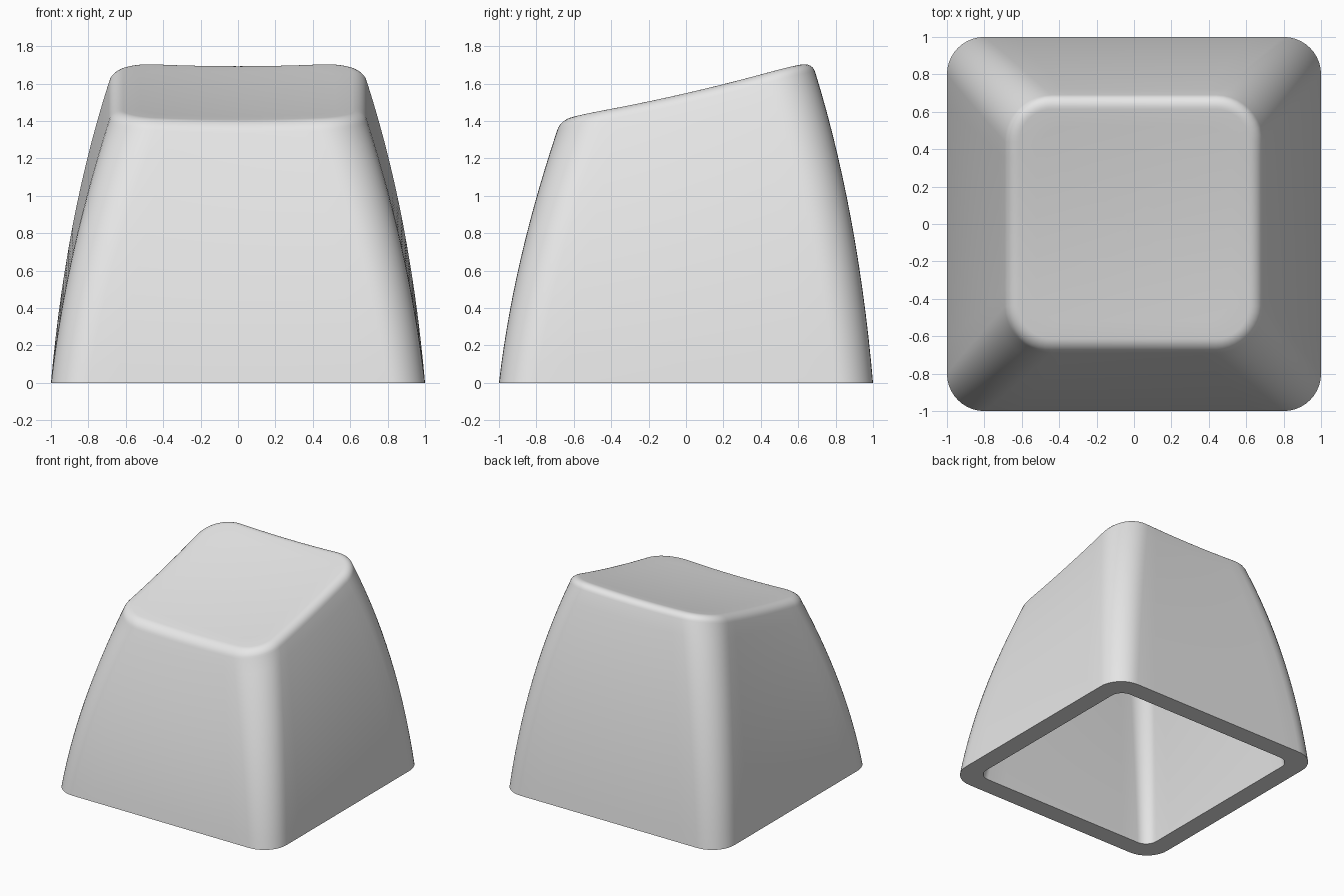
import bpy, bmesh
from math import cos, sin, pi, radians

if "Cube" in bpy.data.objects:
    bpy.data.objects.remove(bpy.data.objects["Cube"])

ARC, SIDE = 10, 10      # segments per corner and per straight side
FILLET = 0.08           # rounding of the top rim
WALL = 0.155            # shell thickness


def top_z(x, y):
    """Tilted, slightly dished top surface."""
    return 1.53 + 0.23 * y + 0.05 * y * y + 0.05 * x * x


def half_width(t):
    """Half width of the bulging wall, t from base to rim."""
    return 1 - 0.155 * t - 0.155 * t * t


def outline(half, radius):
    """Rounded square, counter-clockwise."""
    pts = []
    c = half - radius
    for q in range(4):
        a0 = q * pi / 2
        cx, cy = ((c, c), (-c, c), (-c, -c), (c, -c))[q]
        for i in range(ARC + 1):
            a = a0 + i / ARC * pi / 2
            pts.append((cx + radius * cos(a), cy + radius * sin(a)))
        nx, ny = -cy, cx      # next corner centre
        ex, ey = pts[-1]
        for i in range(1, SIDE):
            pts.append((ex + (nx - cx) * i / SIDE, ey + (ny - cy) * i / SIDE))
    return pts


bm = bmesh.new()
rings = []


def add_ring(pts, height):
    rings.append([bm.verts.new((x, y, height(x, y))) for x, y in pts])


def add_cap(pts, height):
    """Close a surface with shrinking rings."""
    for k in (0.85, 0.65, 0.45, 0.25, 0.1, 0.0):
        add_ring([(x * k, y * k) for x, y in pts], height)


# Inside of the shell, from ceiling centre down to the opening
ceiling = lambda x, y: top_z(x, y) - 0.17
inner_top = outline(half_width(1) - WALL, 0.13)
add_cap(inner_top, ceiling)
rings.reverse()
STEPS = 14
for i in range(STEPS, -1, -1):
    t = i / STEPS
    add_ring(outline(half_width(t) - WALL, 0.1 + 0.03 * t),
             lambda x, y: t * ceiling(x, y))

# Outer wall, from the bottom rim up
lean = radians(16)
drop = FILLET * (1 - sin(lean))
for i in range(STEPS + 1):
    t = i / STEPS
    add_ring(outline(half_width(t), 0.2 + 0.05 * t),
             lambda x, y: t * (top_z(x, y) - drop))

# Rounded rim and dished top
for i in range(1, 8):
    a = lean + (pi / 2 - lean) * i / 7
    inset = FILLET * (cos(lean) - cos(a))
    top = outline(half_width(1) - inset, 0.25 - inset)
    add_ring(top, lambda x, y: top_z(x, y) - FILLET * (1 - sin(a)))
add_cap(top, top_z)

# Skin the rings
for lower, upper in zip(rings, rings[1:]):
    n = len(lower)
    for i in range(n):
        j = (i + 1) % n
        bm.faces.new((lower[i], lower[j], upper[j], upper[i]))
bmesh.ops.remove_doubles(bm, verts=bm.verts, dist=0.0005)
bmesh.ops.recalc_face_normals(bm, faces=bm.faces)

mesh = bpy.data.meshes.new("key_shell")
bm.to_mesh(mesh)
bm.free()
shell = bpy.data.objects.new("key_shell", mesh)
bpy.context.collection.objects.link(shell)

# Plain grey plastic
grey = bpy.data.materials.new("light_grey")
grey.use_nodes = True
colour = (0.8, 0.8, 0.8, 1)
grey.diffuse_color = colour
grey.node_tree.nodes["Principled BSDF"].inputs["Base Color"].default_value = colour
mesh.materials.append(grey)

bpy.ops.object.select_all(action="DESELECT")
shell.select_set(True)
bpy.context.view_layer.objects.active = shell
bpy.ops.object.shade_smooth_by_angle(angle=radians(35))
